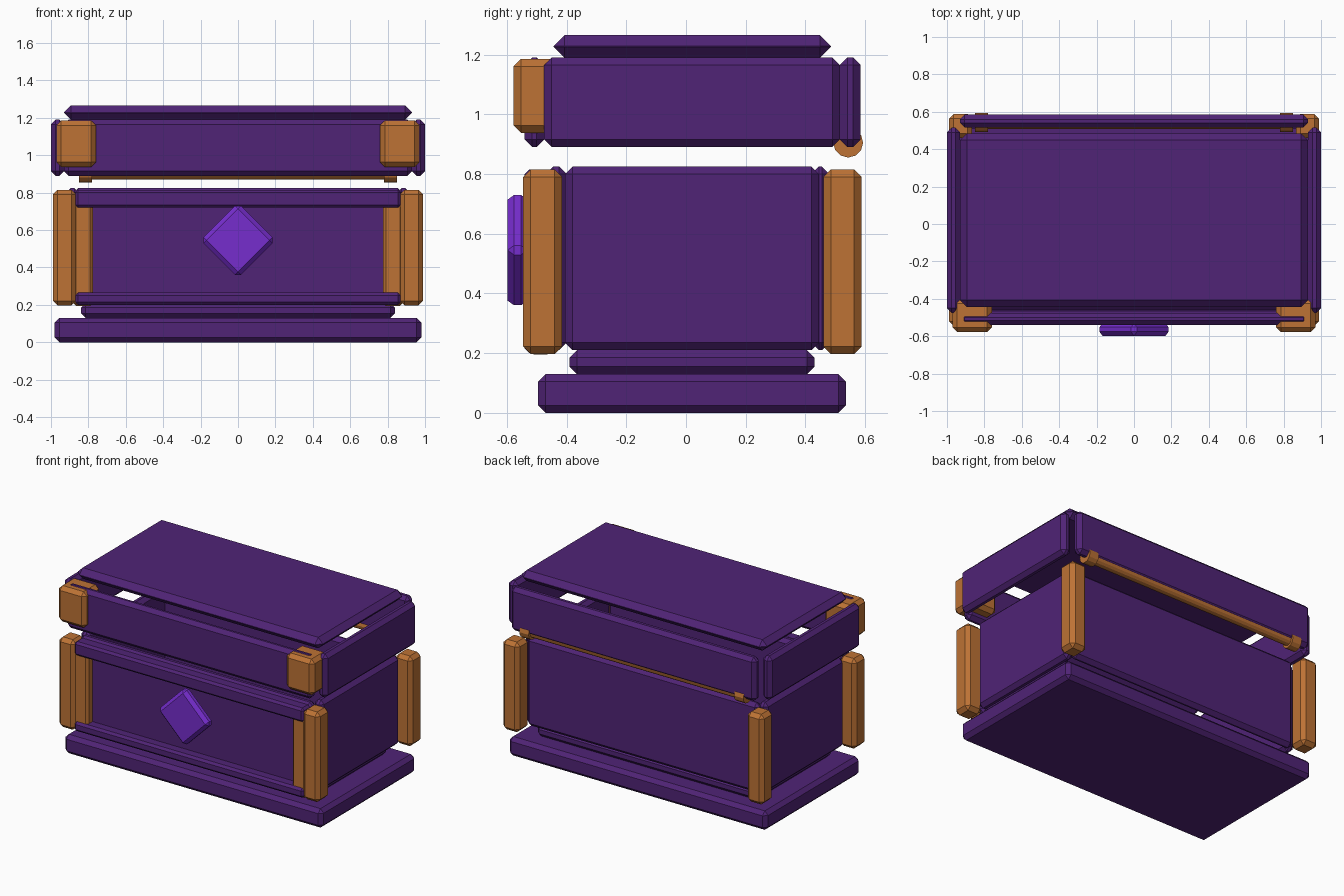
import bpy, bmesh, math
from mathutils import Matrix, Vector

cube = bpy.data.objects.get("Cube")
if cube:
    bpy.data.objects.remove(cube, do_unlink=True)


def material(name, rgb):
    mat = bpy.data.materials.new(name)
    mat.use_nodes = True
    mat.diffuse_color = (*rgb, 1)
    mat.node_tree.nodes["Principled BSDF"].inputs["Base Color"].default_value = (*rgb, 1)
    return mat


purple = material("dark purple", (0.08, 0.017, 0.18))
orange = material("copper orange", (0.51, 0.17, 0.035))
violet = material("bright violet", (0.18, 0.026, 0.61))


def finish(name, bm, mat):
    mesh = bpy.data.meshes.new(name)
    bm.to_mesh(mesh)
    bm.free()
    mesh.materials.append(mat)
    obj = bpy.data.objects.new(name, mesh)
    bpy.context.collection.objects.link(obj)
    return obj


def block(name, x, y, z, mat=purple, bevel=0.025, turn=0):
    """Chamfered box between the given limits, optionally turned about y."""
    lo, hi = Vector((x[0], y[0], z[0])), Vector((x[1], y[1], z[1]))
    bm = bmesh.new()
    bmesh.ops.create_cube(bm, size=1)
    bmesh.ops.scale(bm, vec=hi - lo, verts=bm.verts)
    bmesh.ops.bevel(bm, geom=bm.edges[:], offset=bevel, segments=1, affect='EDGES')
    bmesh.ops.rotate(bm, matrix=Matrix.Rotation(turn, 3, 'Y'), verts=bm.verts)
    bmesh.ops.translate(bm, vec=(lo + hi) / 2, verts=bm.verts)
    return finish(name, bm, mat)


def pair(name, x, y, z, mat=purple, bevel=0.025):
    block("left_" + name, x, y, z, mat, bevel)
    block("right_" + name, (-x[1], -x[0]), y, z, mat, bevel)


def rod(name, x, radius, sides):
    """Cylinder lying along x on the hinge axis."""
    bm = bmesh.new()
    bmesh.ops.create_cone(bm, cap_ends=True, segments=sides, radius1=radius,
                          radius2=radius, depth=x[1] - x[0])
    bmesh.ops.rotate(bm, matrix=Matrix.Rotation(math.pi / 2, 3, 'Y'), verts=bm.verts)
    bmesh.ops.translate(bm, vec=((x[0] + x[1]) / 2, 0.543, 0.905), verts=bm.verts)
    return finish(name, bm, orange)


# Base
block("plinth", (-0.98, 0.98), (-0.495, 0.535), (0, 0.13))
block("plinth_step", (-0.84, 0.84), (-0.39, 0.43), (0.13, 0.21))

# Hollow body walls
body_z = (0.21, 0.825)
block("body_front", (-0.88, 0.88), (-0.47, -0.4), body_z)
block("body_back", (-0.88, 0.88), (0.42, 0.48), body_z)
pair("body_side", (0.85, 0.92), (-0.405, 0.445), body_z)

# Front frame and corner posts
block("front_top_rail", (-0.87, 0.87), (-0.54, -0.45), (0.72, 0.815), bevel=0.015)
block("front_bottom_rail", (-0.87, 0.87), (-0.54, -0.45), (0.2, 0.265), bevel=0.015)
pair("front_trim", (0.775, 0.88), (-0.525, -0.45), (0.195, 0.74), orange, 0.015)
pair("front_post", (0.865, 0.99), (-0.545, -0.415), (0.197, 0.815), orange)
pair("back_post", (0.865, 0.99), (0.46, 0.588), (0.197, 0.815), orange)

# Diamond ornament
half = 0.2 / math.sqrt(2)
block("diamond", (-half, half), (-0.598, -0.53), (0.545 - half, 0.545 + half),
      violet, 0.022, math.pi / 4)

# Lid
lid_z = (0.89, 1.19)
block("lid_front", (-0.93, 0.93), (-0.54, -0.475), lid_z)
block("lid_back", (-0.93, 0.93), (0.515, 0.585), lid_z)
pair("lid_side", (0.93, 1.0), (-0.475, 0.515), lid_z)
block("lid_top", (-0.93, 0.93), (-0.443, 0.485), (1.19, 1.265), bevel=0.036)
pair("lid_corner", (0.76, 0.97), (-0.578, -0.4), (0.938, 1.185), orange)

# Hinge
rod("hinge_rod", (-0.8, 0.8), 0.034, 12)
rod("left_hinge_knuckle", (0.78, 0.85), 0.05, 12)
rod("right_hinge_knuckle", (-0.85, -0.78), 0.05, 12)
